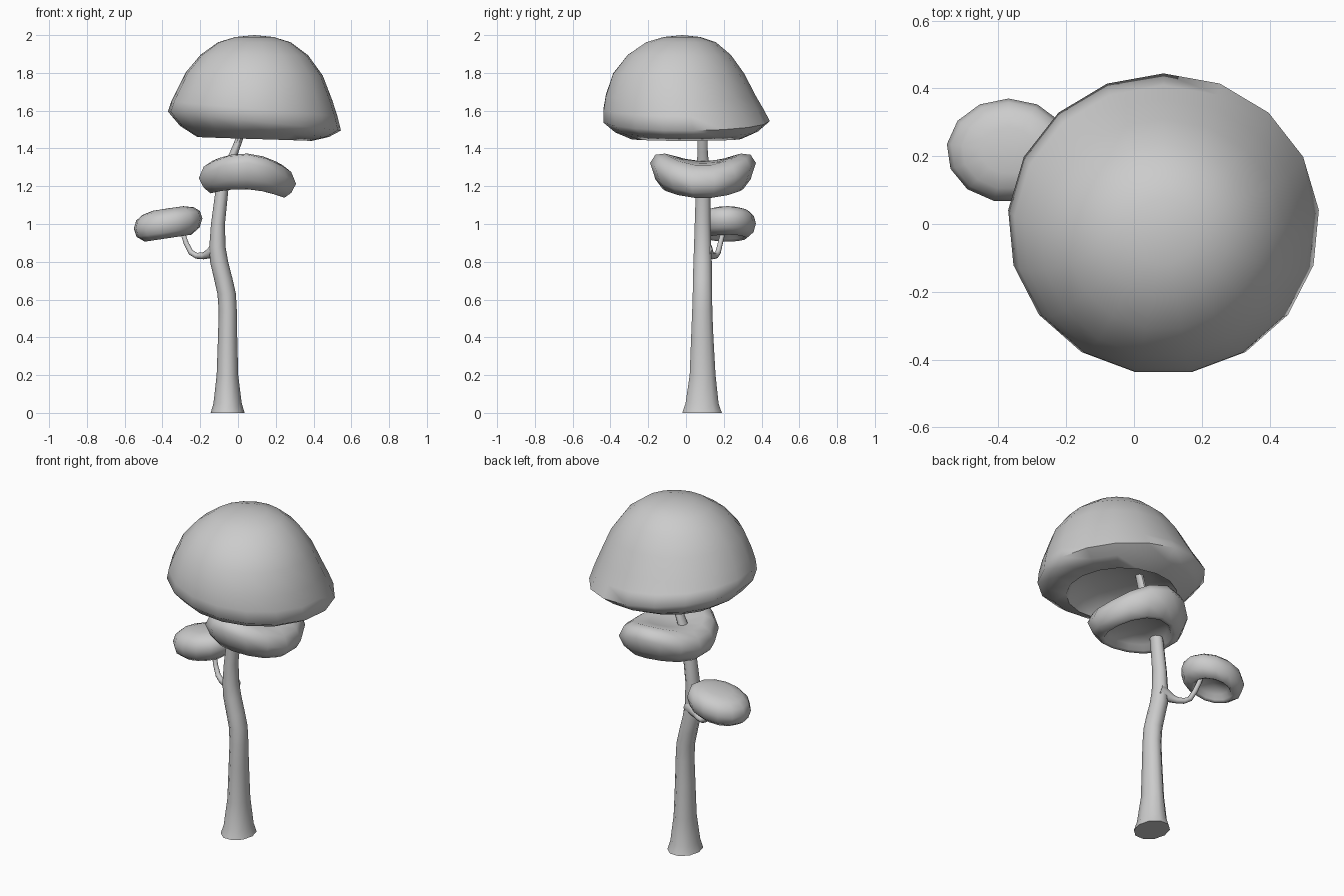
import bpy, bmesh, math

if "Cube" in bpy.data.objects:
    bpy.data.objects.remove(bpy.data.objects["Cube"])


def finish(name, bm, angle):
    bmesh.ops.recalc_face_normals(bm, faces=bm.faces)
    mesh = bpy.data.meshes.new(name)
    bm.to_mesh(mesh)
    bm.free()
    ob = bpy.data.objects.new(name, mesh)
    bpy.context.collection.objects.link(ob)
    bpy.ops.object.select_all(action='DESELECT')
    ob.select_set(True)
    bpy.context.view_layer.objects.active = ob
    bpy.ops.object.shade_smooth_by_angle(angle=math.radians(angle))
    return ob


def bridge(bm, a, b):
    n = len(a)
    for i in range(n):
        bm.faces.new((a[i], a[(i + 1) % n], b[(i + 1) % n], b[i]))


def cap(name, cx, cy, rx, ry, sides, profile, bend):
    """Lathed crown: profile of (radius fraction, z), first and last are poles."""
    bm = bmesh.new()

    def vert(s, z, i):
        a = math.pi / 2 + 2 * math.pi * i / sides
        x, y = s * rx * math.cos(a), s * ry * math.sin(a)
        dy, dz = bend(x, y, z)
        return bm.verts.new((cx + x, cy + y + dy, z + dz))

    rings = [[vert(s, z, i) for i in range(sides)] for s, z in profile[1:-1]]
    for a, b in zip(rings, rings[1:]):
        bridge(bm, a, b)
    for ring, (s, z) in ((rings[0], profile[0]), (rings[-1], profile[-1])):
        pole = vert(s, z, 0)
        for i in range(sides):
            bm.faces.new((ring[i], ring[(i + 1) % sides], pole))
    return finish(name, bm, 75)


# Trunk: oval rings (x, y, z, radius x, radius y)
trunk = [(-.055, .085, 0, .09, .11), (-.055, .085, .05, .075, .092),
         (-.056, .088, .2, .057, .072), (-.055, .086, .4, .051, .062),
         (-.054, .086, .54, .048, .056), (-.06, .087, .63, .049, .054),
         (-.078, .087, .71, .049, .053), (-.1, .088, .8, .048, .051),
         (-.109, .088, .88, .043, .048), (-.106, .088, 1.0, .037, .044),
         (-.085, .09, 1.18, .034, .04), (-.055, .09, 1.3, .028, .034),
         (-.02, .088, 1.38, .023, .029), (.01, .086, 1.46, .02, .027),
         (.04, .085, 1.57, .018, .025)]
bm = bmesh.new()
rings = [[bm.verts.new((x + rx * math.cos(i * math.pi / 5),
                        y + ry * math.sin(i * math.pi / 5), z))
          for i in range(10)] for x, y, z, rx, ry in trunk]
for a, b in zip(rings, rings[1:]):
    bridge(bm, a, b)
bm.faces.new(rings[0])
bm.faces.new(rings[-1])
finish("trunk", bm, 45)

# Side branch: tapered curve
path = [(-.1, .095, .865, .048), (-.135, .112, .853, .036), (-.16, .125, .84, .024),
        (-.185, .14, .831, .018), (-.22, .157, .832, .016), (-.25, .17, .85, .015),
        (-.275, .182, .9, .014), (-.292, .195, .95, .013), (-.31, .205, 1.01, .012)]
curve = bpy.data.curves.new("branch", 'CURVE')
curve.dimensions = '3D'
curve.bevel_depth = 1
curve.bevel_resolution = 2
curve.use_fill_caps = True
spline = curve.splines.new('POLY')
spline.points.add(len(path) - 1)
for p, (x, y, z, r) in zip(spline.points, path):
    p.co = (x, y, z, 1)
    p.radius = r
spline.use_smooth = True
branch = bpy.data.objects.new("branch", curve)
bpy.context.collection.objects.link(branch)


# Top crown: tall dome with a slight forward lean; only the rim is tilted
def top_bend(x, y, z):
    t = min(max((z - 1.55) / .45, 0), 1)
    rim = min(1, math.hypot(x, y) / .45) ** 3
    return -.036 * 4 * t * (1 - t) - .02 * t * t, -.11 * x * (1 - t) * rim


cap("top_crown", .087, 0, .46, .444, 17,
    [(0, 2.0), (.22, 1.99), (.42, 1.962), (.62, 1.895), (.79, 1.795), (.9, 1.68),
     (.96, 1.61), (1, 1.545), (.86, 1.49), (.66, 1.45), (.6, 1.49),
     (.35, 1.54), (0, 1.56)], top_bend)


# Middle crown: saddle-shaped disc, raised at front and back
def mid_bend(x, y, z):
    w = .55 + .45 * min(max((z - 1.16) / .075, 0), 1)
    return 0, w * 1.1 * y * y - .2 * x * x - .06 * x


cap("middle_crown", .05, .09, .264, .28, 14,
    [(0, 1.33), (.4, 1.33), (.72, 1.328), (.9, 1.297), (1, 1.237), (.9, 1.187),
     (.76, 1.157), (.67, 1.162), (.6, 1.19), (0, 1.205)], mid_bend)

# Small crown on the branch: tilted cushion
cap("small_crown", -.37, .217, .183, .153, 13,
    [(0, 1.083), (.45, 1.082), (.75, 1.068), (.93, 1.043), (1, 1.003), (.92, .957),
     (.68, .925), (.58, .934), (.5, .96), (0, .975)],
    lambda x, y, z: (0, .15 * x))
